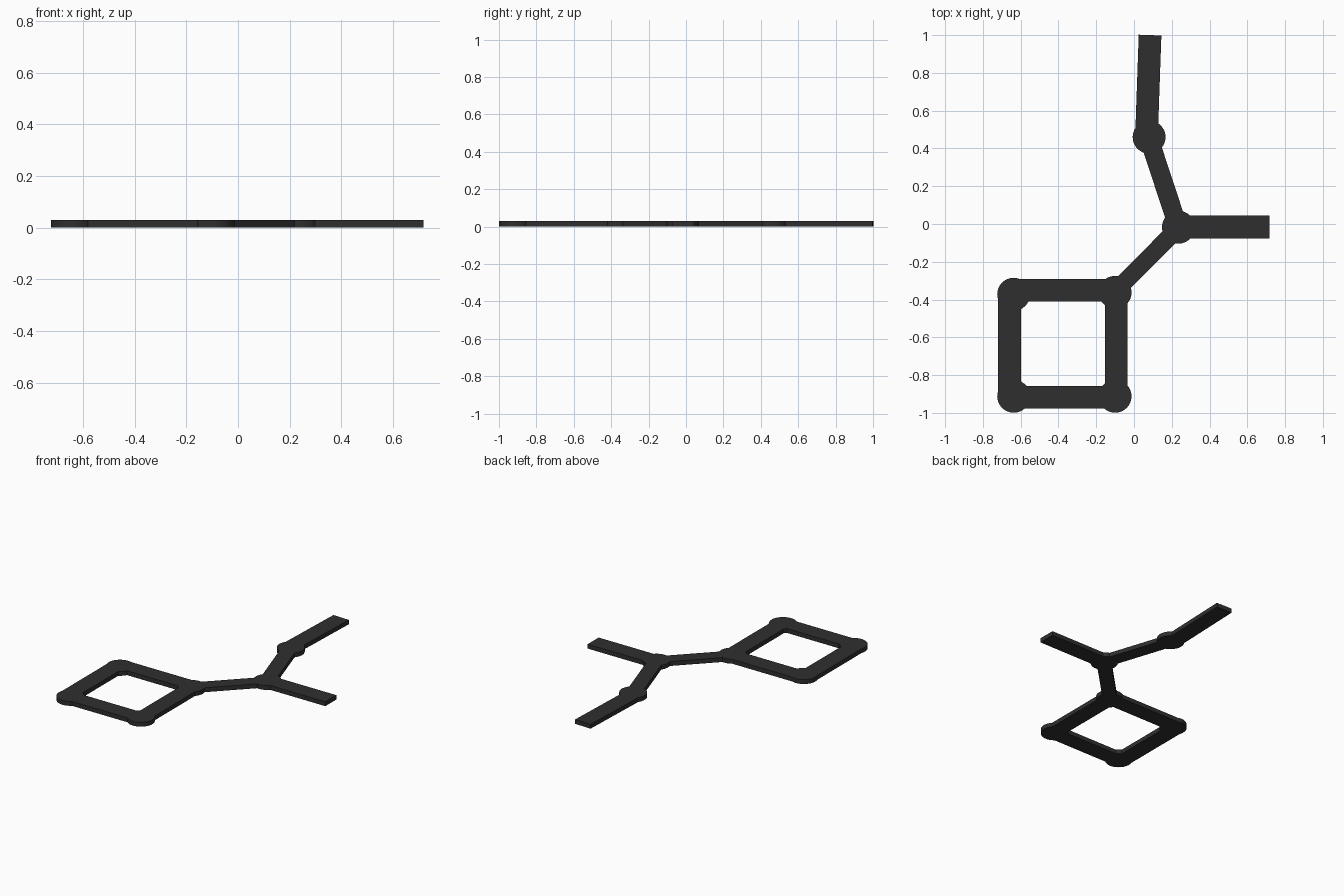
import bpy
import math
from mathutils import Vector

if "Cube" in bpy.data.objects:
    bpy.data.objects.remove(bpy.data.objects["Cube"])

T = 0.03  # plate thickness

mat = bpy.data.materials.new("charcoal")
mat.diffuse_color = (0.028, 0.028, 0.028, 1)
mat.use_nodes = True
mat.node_tree.nodes["Principled BSDF"].inputs["Base Color"].default_value = mat.diffuse_color


def bar(name, a, b, width):
    """Flat bar running from a to b in the ground plane."""
    a, b = Vector(a), Vector(b)
    d, m = b - a, (a + b) / 2
    bpy.ops.mesh.primitive_cube_add(size=1, location=(m.x, m.y, T / 2),
                                    rotation=(0, 0, math.atan2(d.y, d.x)))
    o = bpy.context.object
    o.scale = (d.length, width, T)
    o.name = name
    o.data.materials.append(mat)


def joint(name, c, r=0.087):
    """Round disc at a corner or junction."""
    bpy.ops.mesh.primitive_cylinder_add(vertices=48, radius=r, depth=T,
                                        location=(c[0], c[1], T / 2))
    o = bpy.context.object
    o.name = name
    o.data.materials.append(mat)
    bpy.ops.object.shade_smooth_by_angle(angle=math.radians(30))


# Square ring: bars sit slightly outside the joint centres
bar("ring_left", (-0.658, -0.91), (-0.658, -0.37), 0.122)
bar("ring_right", (-0.094, -0.91), (-0.094, -0.36), 0.12)
bar("ring_back", (-0.64, -0.35), (-0.10, -0.35), 0.12)
bar("ring_front", (-0.64, -0.918), (-0.10, -0.918), 0.12)
for i, c in enumerate([(-0.637, -0.372), (-0.10, -0.362),
                       (-0.637, -0.912), (-0.10, -0.912)]):
    joint(f"ring_joint_{i + 1}", c)

# Branching arms
bar("diagonal_link", (-0.10, -0.357), (0.235, -0.02), 0.092)
bar("side_arm", (0.235, -0.016), (0.718, -0.016), 0.12)
bar("upper_link", (0.235, -0.02), (0.08, 0.45), 0.10)
bar("upper_arm", (0.066, 0.46), (0.085, 1.0), 0.12)
joint("centre_joint", (0.235, -0.017))
joint("upper_joint", (0.08, 0.46))
